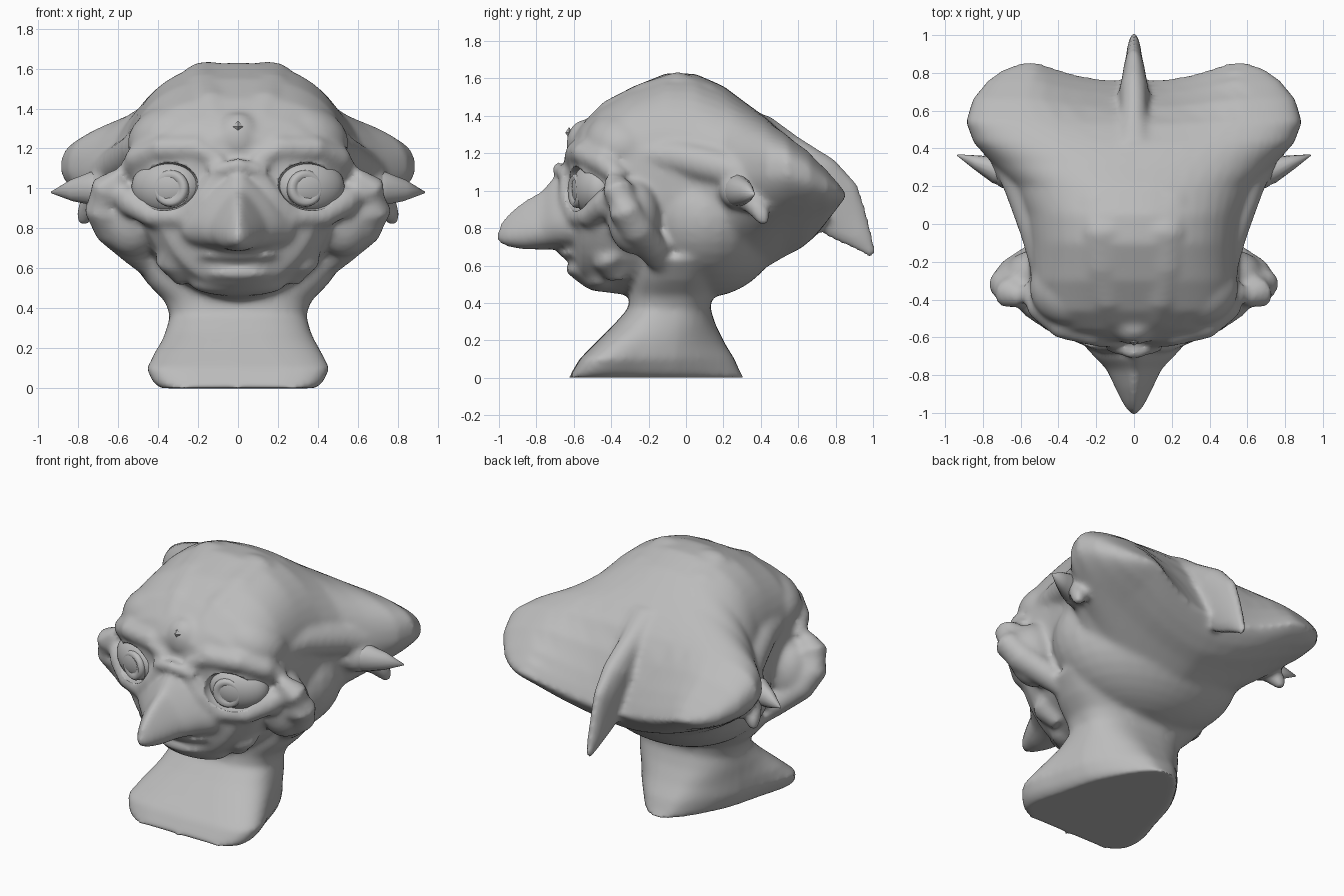
import bpy, bmesh
from math import sin, cos, pi, radians
from mathutils import Vector, Matrix

old = bpy.data.objects.get("Cube")
if old:
    bpy.data.objects.remove(old, do_unlink=True)

clay = bpy.data.materials.new("grey clay")
clay.use_nodes = True
clay.diffuse_color = (0.5, 0.5, 0.5, 1)
clay.node_tree.nodes["Principled BSDF"].inputs["Base Color"].default_value = (0.5, 0.5, 0.5, 1)


def power(v, e):
    return abs(v) ** e * (1 if v >= 0 else -1)


def angles(n):
    return [2 * pi * k / n for k in range(n)]


def loft(bm, rings):
    """Skin over rings; the end caps run across from upper to lower half."""
    rows = [[bm.verts.new(p) for p in ring] for ring in rings]
    n = len(rows[0])
    for a, b in zip(rows, rows[1:]):
        for i in range(n):
            j = (i + 1) % n
            bm.faces.new((a[i], a[j], b[j], b[i]))
    for r in (rows[0], rows[-1]):
        for i in range(n // 2):
            bm.faces.new(list(dict.fromkeys((r[i], r[i + 1], r[n - i - 1], r[-i]))))


def tube(bm, path, side=1, n=14):
    """Tapered tube; each point is x, y, z, sideways radius, other radius."""
    pts = [Vector((p[0] * side, p[1], p[2])) for p in path]
    rings = []
    for i, p in enumerate(pts):
        t = (pts[min(i + 1, len(pts) - 1)] - pts[max(i - 1, 0)]).normalized()
        u = t.cross(Vector((0, 0, 1))).normalized()
        v = u.cross(t)
        rings.append([p + u * path[i][3] * cos(a) + v * path[i][4] * sin(a) for a in angles(n)])
    loft(bm, rings)


def ball(bm, at, size, side=1, yaw=0, tilt=0):
    m = (Matrix.Translation((at[0] * side, at[1], at[2])) @ Matrix.Rotation(radians(yaw * side), 4, 'Z')
         @ Matrix.Rotation(radians(tilt * side), 4, 'Y') @ Matrix.Diagonal((*size, 1)))
    bmesh.ops.create_uvsphere(bm, u_segments=32, v_segments=20, radius=1, matrix=m)


def finish(bm, name, smooth=True):
    bmesh.ops.recalc_face_normals(bm, faces=bm.faces)
    me = bpy.data.meshes.new(name)
    bm.to_mesh(me)
    bm.free()
    for f in me.polygons:
        f.use_smooth = smooth
    me.materials.append(clay)
    ob = bpy.data.objects.new(name, me)
    bpy.context.scene.collection.objects.link(ob)
    return ob


bust = bmesh.new()

# Skull: y, half width, widest z, top z, bottom z, upper and lower roundness
skull = [(-.62, .26, 1.0, 1.27, .62, .9, 1), (-.56, .43, 1.05, 1.35, .5, .75, 1),
         (-.46, .52, 1.1, 1.45, .46, .75, 1), (-.3, .55, 1.1, 1.55, .44, .8, 1),
         (-.1, .56, 1.08, 1.63, .42, .85, .9), (.05, .58, 1.08, 1.625, .42, .88, .9),
         (.2, .64, 1.08, 1.56, .47, .95, 1), (.32, .75, 1.08, 1.47, .53, .9, 1.25),
         (.43, .85, 1.09, 1.39, .59, .75, 1.3), (.54, .89, 1.09, 1.31, .66, .6, 1.3),
         (.66, .855, 1.06, 1.22, .74, .6, 1.2), (.76, .775, 1.02, 1.12, .83, .7, 1),
         (.82, .69, 1.0, 1.05, .9, .8, .8), (.86, .58, .98, .99, .96, .8, .8)]
rings = []
for y, w, zw, zt, zb, eu, el in skull:
    ring = []
    for a in angles(48):
        up = sin(a) > 0
        x = w * power(cos(a), eu if up else el)
        # The middle of the rear hem is pulled forward and down between the lobes
        dip = max(0, y - .5) * max(0, 1 - (x / .52) ** 2)
        z = zw + power(sin(a), eu if up else el) * (zt - zw if up else zw - zb)
        ring.append((x, y - dip * .28, z - dip * (.42 if up else .3)))
    rings.append(ring)
loft(bust, rings)

# Rounded underside of the head
ball(bust, (0, .1, .86), (.62, .42, .43))

# Neck and flared base, broad in front and narrow behind:
# z, half width, front y, back y, narrowing, squareness
neck = [(0, .54, -.63, .31, .75, .5), (.03, .59, -.61, .29, .75, .5), (.1, .63, -.57, .26, .72, .5),
        (.18, .56, -.49, .21, .6, .6), (.28, .43, -.39, .16, .3, .7), (.37, .35, -.31, .13, .05, .75),
        (.44, .37, -.3, .14, 0, .75), (.52, .45, -.3, .18, 0, .8), (.64, .54, -.3, .25, 0, .9)]
loft(bust, [[(w * power(cos(a), e) * (1 - t * ((1 + sin(a)) / 2) ** .85),
              (f + b) / 2 + (b - f) / 2 * power(sin(a), .75), z) for a in angles(40)]
            for z, w, f, b, t, e in neck])

# Long pointed nose
nose = [(-.5, .46, 1.0, .66), (-.63, .42, 1.06, .68), (-.71, .31, 1.07, .685), (-.77, .22, 1.0, .685),
        (-.87, .15, .945, .685), (-.95, .09, .88, .7), (-.99, .05, .83, .715), (-1.01, .02, .78, .73)]
loft(bust, [[(w * cos(a) * (.6 - .32 * sin(a)), y, (t + b) / 2 + (t - b) / 2 * sin(a))
             for a in angles(24)] for y, w, t, b in nose])

# Crest running down the back of the head to a point
tube(bust, [(0, .4, 1.36, .1, .06), (0, .55, 1.24, .07, .07), (0, .69, 1.08, .08, .14),
            (0, .78, .94, .06, .17), (0, .86, .83, .045, .13), (0, .94, .735, .035, .07),
            (0, 1.005, .65, .015, .02)])

# Muzzle, lips and chin
ball(bust, (0, -.48, .61), (.24, .15, .13))
ball(bust, (0, -.58, .665), (.21, .1, .035))
ball(bust, (0, -.56, .575), (.17, .085, .04))
ball(bust, (0, -.45, .52), (.24, .11, .06))

# Forehead furrow and the bridge between the eyes
ball(bust, (0, -.54, 1.25), (.12, .1, .13))
tube(bust, [(-.14, -.64, 1.08, .035, .035), (0, -.685, 1.12, .035, .035), (.14, -.64, 1.08, .035, .035)])

for s in (1, -1):
    # Crown swelling running back from the forehead
    tube(bust, [(.1, -.5, 1.33, .08, .06), (.13, -.4, 1.42, .1, .07), (.15, -.22, 1.51, .12, .07),
                (.15, -.04, 1.57, .12, .07), (.18, .14, 1.52, .12, .05), (.2, .28, 1.42, .08, .03)], s)
    # Forehead side and brow
    ball(bust, (.34, -.34, 1.26), (.22, .2, .16), s, 10, 20)
    tube(bust, [(.08, -.62, 1.13, .04, .04), (.2, -.58, 1.2, .07, .07), (.38, -.53, 1.2, .08, .07),
                (.5, -.44, 1.15, .07, .07), (.56, -.34, 1.06, .05, .05)], s)
    # Rim below the eye, sweeping out to the cheek flap
    tube(bust, [(.1, -.65, 1.08, .03, .03), (.17, -.63, .96, .05, .05), (.27, -.58, .86, .06, .06),
                (.42, -.51, .86, .07, .06), (.54, -.44, .93, .06, .07), (.62, -.37, 1.0, .05, .05)], s)
    # Full cheek beside the nose
    tube(bust, [(.18, -.54, .86, .07, .07), (.28, -.48, .77, .11, .11), (.31, -.4, .65, .11, .11),
                (.24, -.36, .56, .08, .08)], s)
    # Cheek flap and the flesh joining it to the head
    tube(bust, [(.58, -.39, 1.06, .05, .05), (.66, -.36, 1.0, .09, .08), (.675, -.33, .9, .1, .09),
                (.63, -.27, .8, .1, .09), (.51, -.18, .69, .09, .08), (.39, -.09, .57, .05, .06)], s)
    ball(bust, (.53, -.28, .86), (.16, .14, .2), s)
    # Ridge from the temple to the flared back lobe
    tube(bust, [(.46, -.3, 1.2, .07, .07), (.5, -.05, 1.18, .1, .1), (.59, .2, 1.12, .1, .1),
                (.7, .4, 1.06, .08, .08)], s)
    # Ear root and the nub under the spike
    ball(bust, (.66, .28, 1.0), (.11, .1, .1), s, 30)
    tube(bust, [(.64, .29, 1.0, .09, .09), (.73, .37, .93, .065, .065), (.77, .41, .86, .045, .045),
                (.78, .42, .82, .025, .025)], s)

head = finish(bust, "bust")

# Eye sockets carved out of the head
cut = bmesh.new()
for s in (1, -1):
    ball(cut, (.36, -.6, 1.01), (.165, .12, .12), s, 20, 8)
cutter = finish(cut, "socket_cutter")
cutter.hide_render = True
cutter.hide_viewport = True

mod = head.modifiers.new("merge", 'REMESH')
mod.mode = 'VOXEL'
mod.voxel_size = .018
mod.use_smooth_shade = True
mod = head.modifiers.new("soften", 'SMOOTH')
mod.factor = .5
mod.iterations = 9
mod = head.modifiers.new("sockets", 'BOOLEAN')
mod.operation = 'DIFFERENCE'
mod.object = cutter

for s, label in ((1, "left"), (-1, "right")):
    # Eye with a raised iris ring around a hollow pupil
    eye = bmesh.new()
    ball(eye, (.36, -.5, 1.01), (.18, .1, .135), s, 20)
    finish(eye, label + "_eye")
    iris = bmesh.new()
    m = (Matrix.Translation((.34 * s, -.595, 1.0)) @ Matrix.Rotation(radians(18 * s), 4, 'Z')
         @ Matrix.Rotation(radians(90), 4, 'X'))
    profile = [(.095, -.03), (.09, .0), (.075, .015), (.055, .005), (.03, -.002), (.012, .006)]
    loft(iris, [[m @ Vector((r * cos(a), r * sin(a), h)) for a in angles(32)] for r, h in profile])
    finish(iris, label + "_iris")
    # Sharp ear spike
    spike = bmesh.new()
    tube(spike, [(.55, .24, 1.0, .09, .09), (.73, .285, 1.0, .07, .085), (.83, .325, .99, .04, .055),
                 (.935, .365, .98, .004, .004)], s)
    finish(spike, label + "_ear_spike")

# Small faceted stud on the forehead
stud = bmesh.new()
m = Matrix.Translation((0, -.625, 1.31)) @ Matrix.Diagonal((.025, .02, .03, 1))
bmesh.ops.create_uvsphere(stud, u_segments=4, v_segments=2, radius=1, matrix=m)
finish(stud, "forehead_stud", False)
